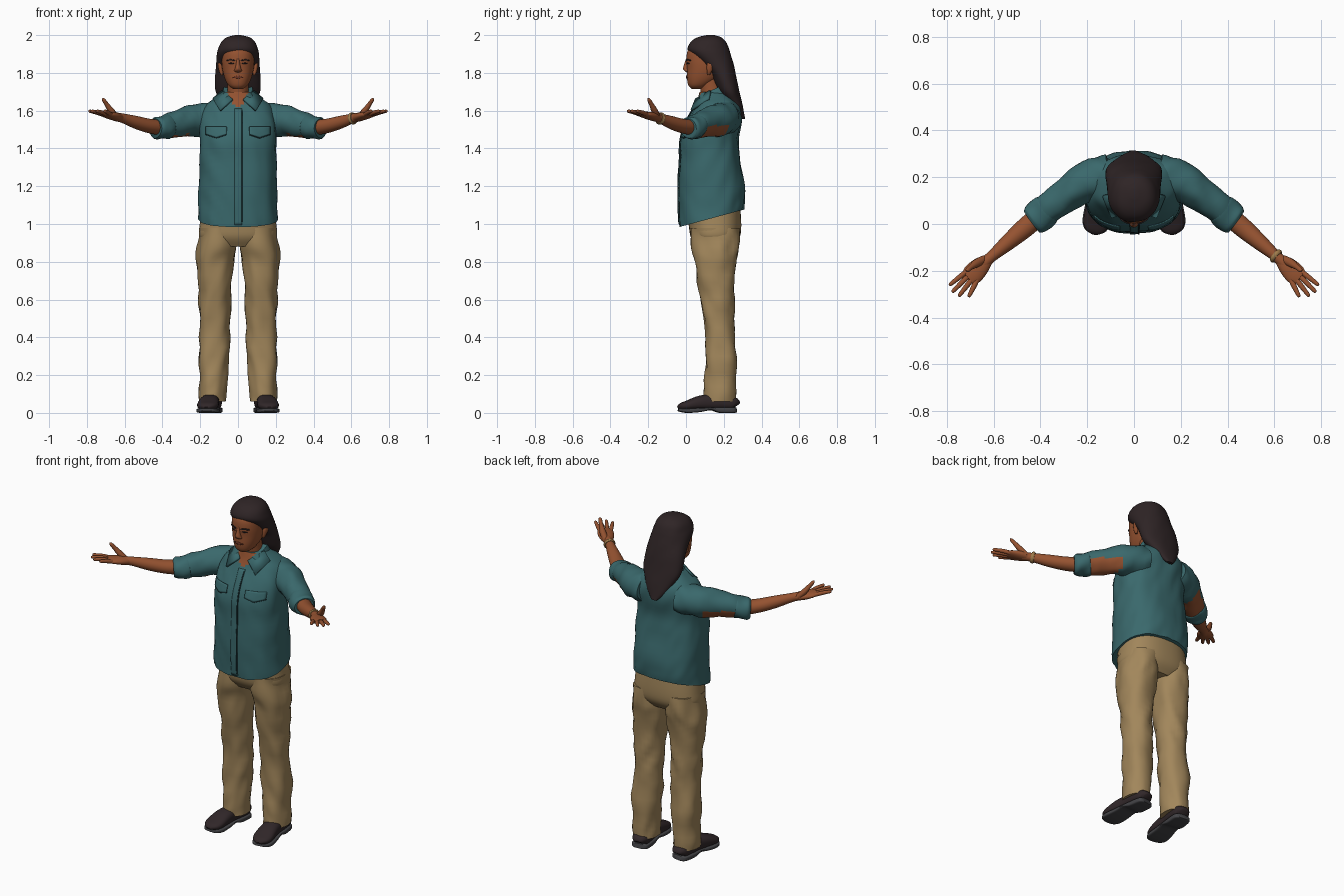
import bpy, bmesh, math
from mathutils import Vector, noise
from mathutils.bvhtree import BVHTree

cube = bpy.data.objects.get("Cube")
if cube:
    bpy.data.objects.remove(cube)


def material(name, *rgb):
    mat = bpy.data.materials.new(name)
    mat.use_nodes = True
    mat.diffuse_color = (*rgb, 1)
    bsdf = mat.node_tree.nodes["Principled BSDF"]
    bsdf.inputs["Base Color"].default_value = (*rgb, 1)
    bsdf.inputs["Roughness"].default_value = 0.8
    return mat


SHIRT = material("teal shirt", .042, .14, .15)
SEAM = material("dark seam", .012, .035, .04)
PANTS = material("khaki trousers", .36, .24, .105)
SKIN = material("brown skin", .30, .085, .03)
LIPS = material("lip brown", .17, .04, .02)
HAIR = material("dark brown hair", .028, .018, .019)
SHOE = material("shoe leather", .03, .02, .022)
SOLE = material("grey sole", .055, .055, .06)
BAND = material("tan bracelet", .35, .2, .07)


def finish(name, bm, mats, mirror=False, rule=None, angle=50, thick=0):
    """Turn a bmesh into a smooth object, optionally mirrored across x."""
    bmesh.ops.recalc_face_normals(bm, faces=bm.faces)
    bm.normal_update()
    if rule:
        for f in bm.faces:
            f.material_index = int(rule(f.calc_center_median(), f.normal))
    me = bpy.data.meshes.new(name)
    bm.to_mesh(me)
    bm.free()
    for mat in mats:
        me.materials.append(mat)
    me.shade_smooth()
    me.set_sharp_from_angle(angle=math.radians(angle))
    ob = bpy.data.objects.new(name, me)
    bpy.context.collection.objects.link(ob)
    if thick:
        mod = ob.modifiers.new("thickness", "SOLIDIFY")
        mod.thickness, mod.offset = thick, 0
    if mirror:
        mod = ob.modifiers.new("mirror", "MIRROR")
        mod.use_mirror_merge = False
    return ob


def spline(rows, steps):
    """Catmull-Rom interpolation of number rows."""
    rows = [Vector(r) for r in rows]
    pts = [rows[0]] + rows + [rows[-1]]
    out = []
    for a, b, c, d in zip(pts, pts[1:], pts[2:], pts[3:]):
        for i in range(steps):
            t = i / steps
            out.append(b + (c - a) * (t / 2) + (a * 2 - b * 5 + c * 4 - d) * (t * t / 2)
                       + (b * 3 - a - c * 3 + d) * (t ** 3 / 2))
    return out + [rows[-1]]


def loft(name, rings, mats, n=24, power=2, folds=0, **kw):
    """Skin superellipse rings given as (centre, u axis, v axis)."""
    bm = bmesh.new()
    loops = []
    for centre, u, v in rings:
        loop = []
        for i in range(n):
            a = math.tau * (i + .5) / n
            c, s = math.cos(a), math.sin(a)
            off = (u * math.copysign(abs(c) ** (2 / power), c)
                   + v * math.copysign(abs(s) ** (2 / power), s))
            p = centre + off
            if folds:
                q = Vector((p.x * 14, p.y * 14, p.z * 11 + p.x * 12))
                p += off.normalized() * folds * noise.noise(q)
            loop.append(bm.verts.new(p))
        loops.append(loop)
    for a, b in zip(loops, loops[1:]):
        for i in range(n):
            j = (i + 1) % n
            bm.faces.new((a[i], a[j], b[j], b[i]))
    bm.faces.new(loops[0])
    bm.faces.new(loops[-1])
    return finish(name, bm, mats, **kw)


def stack(name, rows, mats, steps=4, **kw):
    """Horizontal rings: z, x, y, x radius, y radius, slope along y."""
    rows = spline([(*r, 0)[:6] for r in rows], steps)
    rings = [(Vector((x, y, z)), Vector((rx, 0, 0)), Vector((0, ry, ry * k)))
             for z, x, y, rx, ry, k in rows]
    return loft(name, rings, mats, **kw)


def tube(name, rows, mats, steps=4, **kw):
    """Rings across a path: x, y, z, half width, half height."""
    rows = spline(rows, steps)
    pts = [r.to_3d() if len(r) == 3 else Vector(r[:3]) for r in rows]
    rings = []
    for i, r in enumerate(rows):
        d = pts[min(i + 1, len(pts) - 1)] - pts[max(i - 1, 0)]
        side = d.cross(Vector((0, 0, 1))).normalized()
        rings.append((pts[i], side * r[3], side.cross(d).normalized() * r[4]))
    return loft(name, rings, mats, **kw)


def patch(name, target, x0, x1, low, high, mat, mirror=True, lift=.003, nx=10, nz=6):
    """Thin plate laid on the front of a target, between two height curves."""
    bm = bmesh.new()
    bm.from_mesh(target.data)
    tree = BVHTree.FromBMesh(bm)
    bm.clear()
    grid = []
    for i in range(nx + 1):
        x = x0 + (x1 - x0) * i / nx
        col = []
        for k in range(nz + 1):
            z = low(x) + (high(x) - low(x)) * k / nz
            hit = tree.ray_cast(Vector((x, -1, z)), Vector((0, 1, 0)))[0]
            col.append(bm.verts.new((x, (hit.y if hit else .1) - lift, z)))
        grid.append(col)
    for a, b in zip(grid, grid[1:]):
        for k in range(nz):
            bm.faces.new((a[k], b[k], b[k + 1], a[k + 1]))
    return finish(name, bm, [mat], mirror=mirror, thick=.005)


# Shirt body, with the open neck showing skin
shirt = stack("shirt_body", [
    (1.03, 0, .135, .21, .17, .27), (1.1, 0, .135, .21, .175, .1),
    (1.2, 0, .135, .207, .175), (1.35, 0, .127, .203, .16),
    (1.45, 0, .125, .202, .153), (1.55, 0, .15, .203, .142),
    (1.62, 0, .165, .178, .12), (1.665, 0, .162, .125, .097),
    (1.7, 0, .15, .075, .075)], [SHIRT, SKIN], n=64, power=2.4, folds=.008,
    rule=lambda c, n: c.y < .12 and c.z > 1.615 and abs(c.x) < (c.z - 1.6) * .6)

# Shirt details: collar, placket, pocket flaps
stack("collar_band", [(1.66, 0, .155, .095, .092, .3), (1.715, 0, .15, .078, .078, .45)],
      [SHIRT, SKIN], n=48, rule=lambda c, n: c.y < .1 and abs(c.x) < .035)
bm = bmesh.new()
corners = [(.028, .052, 1.66), (.095, .028, 1.6), (.132, .12, 1.662), (.085, .13, 1.705)]
bm.faces.new([bm.verts.new(c) for c in corners])
finish("collar_flap", bm, [SHIRT], mirror=True, thick=.012)
patch("placket", shirt, -.018, .022, lambda x: .995, lambda x: 1.61, SHIRT, False, nx=4, nz=40)
patch("placket_seam", shirt, .018, .023, lambda x: 1.01, lambda x: 1.6, SEAM, False, .005, 1, 40)
flap = lambda x: 1.475 - .018 * (1 - abs(x - .115) / .055)
patch("pocket_flap", shirt, .06, .17, flap, lambda x: 1.515, SHIRT, lift=.006)
patch("pocket_edge", shirt, .06, .17, lambda x: flap(x) - .004, flap, SEAM, nz=1)

# Sleeves with a bare gap under the elbow, rolled cuffs
tube("sleeve", [(.1, .21, 1.56, .085, .085), (.19, .185, 1.553, .088, .086),
                (.27, .135, 1.545, .077, .08), (.35, .078, 1.525, .064, .066),
                (.42, .022, 1.51, .058, .056)], [SHIRT, SKIN], n=32, folds=.012, mirror=True,
     rule=lambda c, n: .26 < c.x < .4 and n.z < -.25 and n.y > -.45)
tube("rolled_cuff", [(.365, .066, 1.518, .058, .056), (.375, .058, 1.517, .066, .064),
                     (.405, .034, 1.514, .068, .061), (.425, .018, 1.511, .065, .06),
                     (.437, .009, 1.51, .054, .05)], [SHIRT], folds=.012, mirror=True)

# Forearms and hands, palms up
tube("forearm", [(.4, .04, 1.51, .043, .042), (.47, -.02, 1.519, .042, .038),
                 (.54, -.08, 1.538, .034, .034), (.61, -.14, 1.56, .024, .025),
                 (.65, -.175, 1.568, .027, .023)], [SKIN], mirror=True)
tube("palm", [(.62, -.15, 1.562, .022, .02), (.655, -.18, 1.57, .04, .022),
              (.69, -.215, 1.578, .045, .017), (.71, -.232, 1.583, .036, .011)],
     [SKIN], mirror=True)
fingers = {
    "index": ((.718, -.205), (.79, -.262)), "middle": ((.708, -.222), (.778, -.292)),
    "ring": ((.692, -.235), (.75, -.31)), "little": ((.673, -.243), (.707, -.312))}
for name, ((x, y), (tx, ty)) in fingers.items():
    rows = [(x + (tx - x) * t, y + (ty - y) * t, 1.58 + .018 * t + .008 * t * (1 - t), r, r)
            for t, r in ((-.2, .011), (.3, .0115), (.65, .01), (.93, .008), (1, .003))]
    tube(name + "_finger", rows, [SKIN], n=12, mirror=True)
tube("thumb", [(.64, -.15, 1.565, .017, .016), (.672, -.167, 1.6, .018, .016),
               (.695, -.183, 1.633, .012, .012), (.711, -.196, 1.657, .01, .009),
               (.716, -.2, 1.666, .003, .003)], [SKIN], n=12, mirror=True)
tube("bracelet", [(.6, -.131, 1.557, .029, .029), (.607, -.137, 1.559, .033, .033),
                  (.614, -.143, 1.561, .029, .029)], [BAND])

# Neck, head and facial features
stack("neck", [(1.6, 0, .155, .075, .07), (1.68, 0, .14, .058, .06),
               (1.78, 0, .125, .056, .06)], [SKIN])
head = stack("head", [
    (1.715, 0, .06, .025, .03), (1.733, 0, .068, .05, .055), (1.77, 0, .09, .07, .085),
    (1.82, 0, .105, .083, .1), (1.87, 0, .11, .087, .108), (1.92, 0, .115, .084, .105),
    (1.965, 0, .12, .055, .07)], [SKIN], n=40, power=2.2)
stack("nose", [(1.875, 0, .01, .007, .01), (1.845, 0, .004, .011, .014),
               (1.822, 0, .003, .017, .019), (1.81, 0, .007, .021, .015),
               (1.803, 0, .012, .012, .009)], [SKIN], n=16)
stack("ear", [(1.79, .085, .12, .006, .007), (1.81, .09, .124, .011, .014),
              (1.845, .094, .132, .013, .022), (1.867, .09, .132, .006, .012)],
      [SKIN], n=16, mirror=True)
patch("eyebrow", head, .016, .06, lambda x: 1.866 - abs(x - .04) * .15,
      lambda x: 1.873 - abs(x - .04) * .2, HAIR, nz=1)
patch("eye", head, .022, .05, lambda x: 1.848, lambda x: 1.855 - abs(x - .036) * .3, HAIR,
      lift=.001, nz=1)
patch("mouth", head, -.03, .03, lambda x: 1.77 + abs(x) * .15,
      lambda x: 1.785 - abs(x) * .3, LIPS, False, nz=2)

# Long hair falling behind the shoulders: height, front, back, half width
locks = [(2, .11, .15, .015), (1.988, .06, .185, .06), (1.965, .025, .21, .088),
         (1.93, .008, .226, .104), (1.9, .025, .235, .112), (1.85, .08, .25, .115),
         (1.8, .125, .262, .119), (1.75, .15, .272, .122), (1.7, .175, .283, .117),
         (1.65, .21, .295, .092), (1.6, .245, .306, .06), (1.555, .295, .315, .02)]
stack("long_hair", [(z, 0, (f + b) / 2, w, (b - f) / 2) for z, f, b, w in locks],
      [HAIR], n=40, power=2.2, folds=.003)

# Trousers
stack("trouser_seat", [(1.12, 0, .14, .19, .145), (1, 0, .153, .203, .14),
                       (.93, 0, .155, .205, .13), (.88, 0, .155, .16, .095)],
      [PANTS], n=40, power=2.4)
stack("trouser_leg", [
    (.98, .107, .155, .097, .13), (.88, .112, .156, .102, .123), (.8, .118, .158, .097, .11),
    (.65, .121, .16, .089, .092), (.5, .123, .175, .079, .081), (.3, .127, .185, .077, .081),
    (.14, .133, .182, .071, .088), (.06, .134, .182, .068, .084)],
    [PANTS], n=32, power=2.3, folds=.014, mirror=True)

# Shoes turned slightly outwards: y, half width, sole base, sole top, leather top
last = [(.266, .025, .003, .03, .06), (.25, .046, 0, .03, .085), (.18, .05, 0, .03, .1),
        (.13, .048, .014, .03, .1), (.07, .053, .004, .026, .09), (.01, .056, 0, .024, .066),
        (-.025, .043, .004, .024, .052), (-.041, .016, .01, .024, .034)]
turn = lambda y: .13 + (.266 - y) * .12
tube("shoe_upper", [(turn(y), y, (.015 + t) / 2, w, (t - .015) / 2) for y, w, b, s, t in last],
     [SHOE], power=2.5, mirror=True)
tube("shoe_sole", [(turn(y), y, (b + s) / 2, w + .004, (s - b) / 2) for y, w, b, s, t in last],
     [SOLE], power=5, mirror=True, angle=35)
